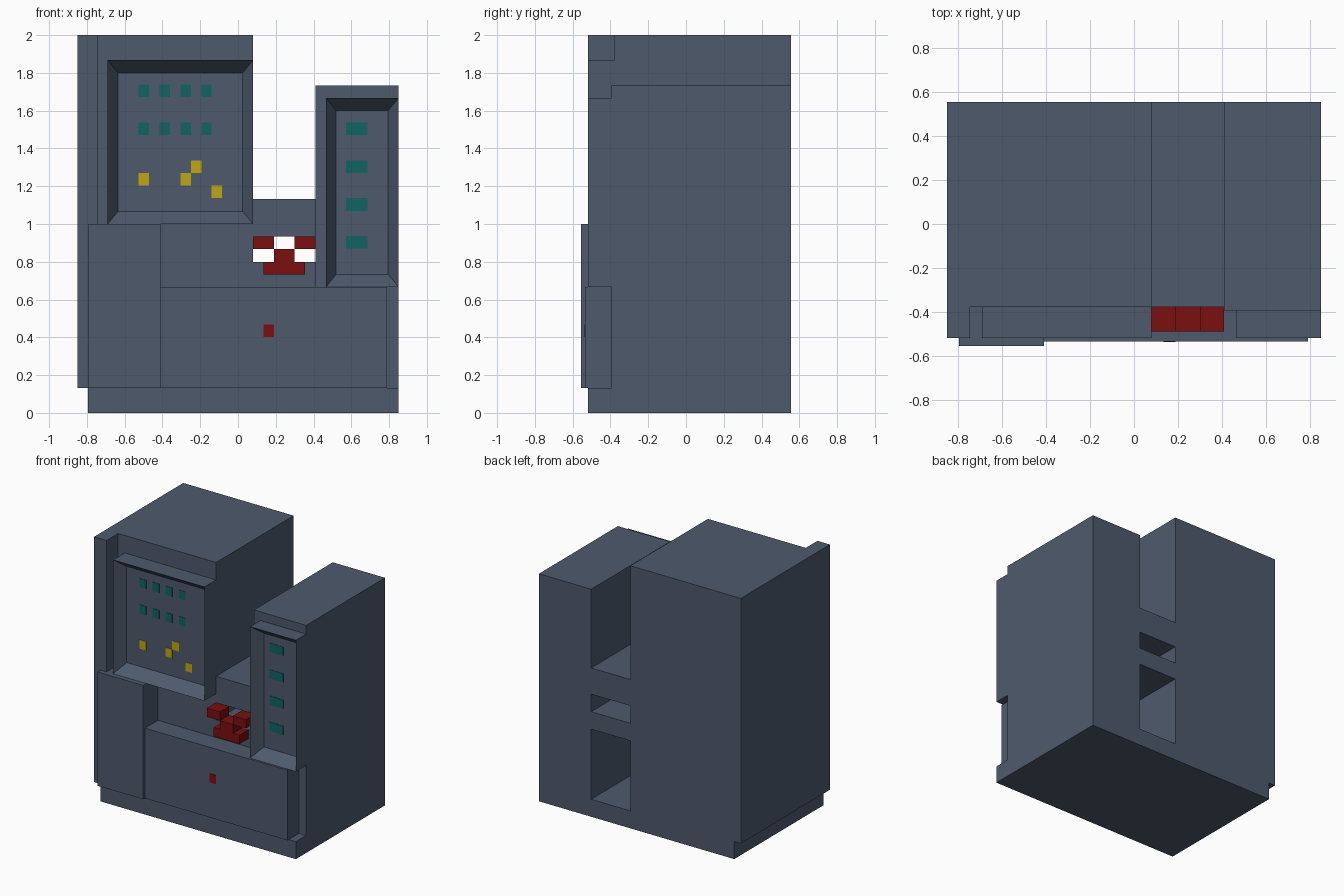
import bpy, bmesh

if "Cube" in bpy.data.objects:
    bpy.data.objects.remove(bpy.data.objects["Cube"])

def material(name, rgb):
    m = bpy.data.materials.new(name)
    m.diffuse_color = (*rgb, 1)
    m.use_nodes = True
    m.node_tree.nodes["Principled BSDF"].inputs["Base Color"].default_value = m.diffuse_color
    return m

SLATE = material("slate", (0.076, 0.102, 0.152))
RED = material("dark_red", (0.200, 0.0045, 0.005))
TEAL = material("teal", (0.005, 0.125, 0.127))
YELLOW = material("yellow", (0.53, 0.39, 0.006))

def box(name, x, y, z, mat=SLATE, inset=None):
    """Box from (min, max) ranges; inset = (x range, z range, y) sinks the front."""
    bm = bmesh.new()
    bmesh.ops.create_cube(bm, size=1)
    for v in bm.verts:
        v.co = [r[0] if c < 0 else r[1] for c, r in zip(v.co, (x, y, z))]
    bm.normal_update()
    if inset:
        front = min(bm.faces, key=lambda f: f.calc_center_median().y)
        bmesh.ops.inset_region(bm, faces=[front], thickness=0.02)
        mid = front.calc_center_median()
        for v in front.verts:
            v.co = (inset[0][v.co.x > mid.x], inset[2], inset[1][v.co.z > mid.z])
    me = bpy.data.meshes.new(name)
    bm.to_mesh(me)
    bm.free()
    me.materials.append(mat)
    ob = bpy.data.objects.new(name, me)
    bpy.context.collection.objects.link(ob)
    return ob

def button(name, x, z, y, mat, w=0.055, h=0.067):
    box(name, (x - w / 2, x + w / 2), (y - 0.003, y), (z - h / 2, z + h / 2), mat)

BACK, FRONT, LEFT_Y, RIGHT_Y = 0.555, -0.518, -0.378, -0.394
SUNK = -0.432

# Plinth and the two towers
box("plinth", (-0.795, 0.85), (FRONT, BACK), (0, 0.133))
box("left_tower", (-0.85, 0.08), (LEFT_Y, BACK), (0.133, 2.0))
box("right_tower", (0.41, 0.85), (RIGHT_Y, BACK), (0.133, 1.733))

# Bridges between the towers, leaving a slot through the machine
box("lower_bridge", (0.08, 0.41), (LEFT_Y, BACK), (0.667, 0.80))
box("upper_bridge", (0.08, 0.41), (LEFT_Y, BACK), (0.933, 1.133))

# Left edge post: narrow below, wider above the door
box("lower_post", (-0.85, -0.795), (FRONT, LEFT_Y), (0.133, 1.0))
box("upper_post", (-0.85, -0.745), (FRONT, LEFT_Y), (1.0, 2.0))

# Front door and counter
box("door", (-0.795, -0.41), (-0.555, LEFT_Y), (0.133, 1.0))
box("counter", (-0.41, 0.79), (-0.534, LEFT_Y), (0.133, 0.667))

# Framed control panels
box("left_panel", (-0.69, 0.08), (FRONT, LEFT_Y), (1.0, 1.867),
    inset=((-0.635, 0.025), (1.067, 1.80), SUNK))
box("right_panel", (0.465, 0.85), (FRONT, RIGHT_Y), (0.667, 1.667),
    inset=((0.52, 0.795), (0.733, 1.60), SUNK))

# Panel lights
for z in (1.705, 1.505):
    for x in (-0.498, -0.387, -0.277, -0.167):
        button("teal_light", x, z, SUNK, TEAL)
for x, z in ((-0.498, 1.237), (-0.277, 1.237), (-0.222, 1.303), (-0.112, 1.17)):
    button("yellow_light", x, z, SUNK, YELLOW)
for z in (1.505, 1.303, 1.103, 0.903):
    button("wide_teal_light", 0.628, z, SUNK, TEAL, w=0.115)
button("red_light", 0.162, 0.435, -0.534, RED)

# Red valve blocks in front of the slot
for name, x, z in (("valve_base", (0.135, 0.355), (0.733, 0.80)),
                   ("valve_stem", (0.19, 0.30), (0.80, 0.867)),
                   ("valve_left_arm", (0.08, 0.19), (0.867, 0.933)),
                   ("valve_right_arm", (0.30, 0.41), (0.867, 0.933))):
    box(name, x, (-0.488, LEFT_Y), z, RED)
